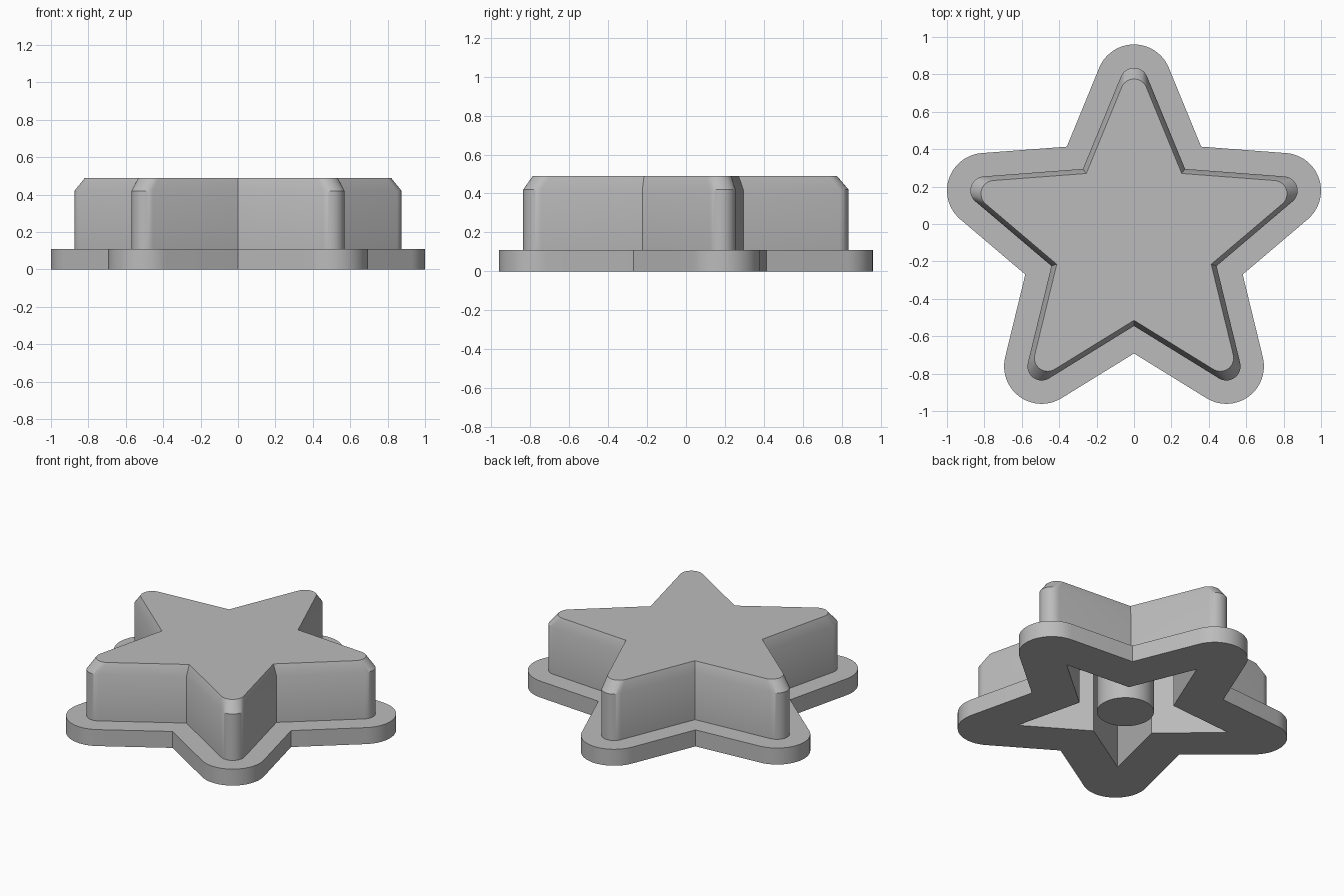
import bpy, bmesh, math
from mathutils import Vector

cube = bpy.data.objects.get("Cube")
if cube:
    bpy.data.objects.remove(cube, do_unlink=True)

CENTER = Vector((0, -0.081))
TIP, VALLEY = 0.84, 0.375       # radii of the basic sharp star
ARC = 20                        # segments in each rounded tip

grey = bpy.data.materials.new("plain_grey")
grey.use_nodes = True
colour = (0.5, 0.5, 0.5, 1)
grey.diffuse_color = colour
grey.node_tree.nodes["Principled BSDF"].inputs["Base Color"].default_value = colour


def polar(radius, angle):
    return Vector((radius * math.cos(angle), radius * math.sin(angle)))


def star_loop(offset, z, scale=1.0):
    """Star outline grown by offset, with rounded tips and sharp valleys."""
    step = math.radians(36)
    edge = polar(TIP, 0) - polar(VALLEY, step)
    half = math.atan2(-edge.y, edge.x)          # half angle of a tip
    swing = math.pi / 2 - half                  # arc reach either side
    valley = VALLEY + offset / math.sin(step + half)
    points = []
    for i in range(5):
        a = math.radians(90 + 72 * i)
        for k in range(ARC + 1):
            turn = a + swing * (2 * k / ARC - 1)
            points.append(polar(TIP, a) + polar(offset, turn))
        points.append(polar(valley, a + step))
    return [(*(CENTER + p * scale), z) for p in points]


def finish(name, bm):
    bmesh.ops.recalc_face_normals(bm, faces=bm.faces)
    mesh = bpy.data.meshes.new(name)
    bm.to_mesh(mesh)
    bm.free()
    mesh.materials.append(grey)
    obj = bpy.data.objects.new(name, mesh)
    bpy.context.collection.objects.link(obj)
    bpy.ops.object.select_all(action="DESELECT")
    obj.select_set(True)
    bpy.context.view_layer.objects.active = obj
    bpy.ops.object.shade_smooth_by_angle(angle=math.radians(30))


# Hollow star: cavity, base flange, wall and tapered top in one skin
bm = bmesh.new()
loops = [
    star_loop(0, 0.42, 0.8),        # cavity ceiling
    star_loop(0, 0, 0.8),           # cavity mouth
    star_loop(0.201, 0),            # flange bottom
    star_loop(0.201, 0.11),         # flange top
    star_loop(0.076, 0.11),         # wall foot
    star_loop(0.076, 0.42),         # wall top
    star_loop(0.076, 0.49, 0.935),  # tapered top edge
]
rings = [[bm.verts.new(p) for p in loop] for loop in loops]
for low, high in zip(rings, rings[1:]):
    for i in range(len(low)):
        j = (i + 1) % len(low)
        bm.faces.new((low[i], low[j], high[j], high[i]))
bm.faces.new(rings[0])
bm.faces.new(rings[-1])
bmesh.ops.remove_doubles(bm, verts=bm.verts, dist=0.0005)
finish("star_shell", bm)

# Central post inside the cavity, flush with the base
bm = bmesh.new()
bmesh.ops.create_cone(bm, cap_ends=True, segments=64, radius1=0.173,
                      radius2=0.173, depth=0.43)
bmesh.ops.translate(bm, verts=bm.verts, vec=(CENTER.x, CENTER.y, 0.215))
finish("center_post", bm)
